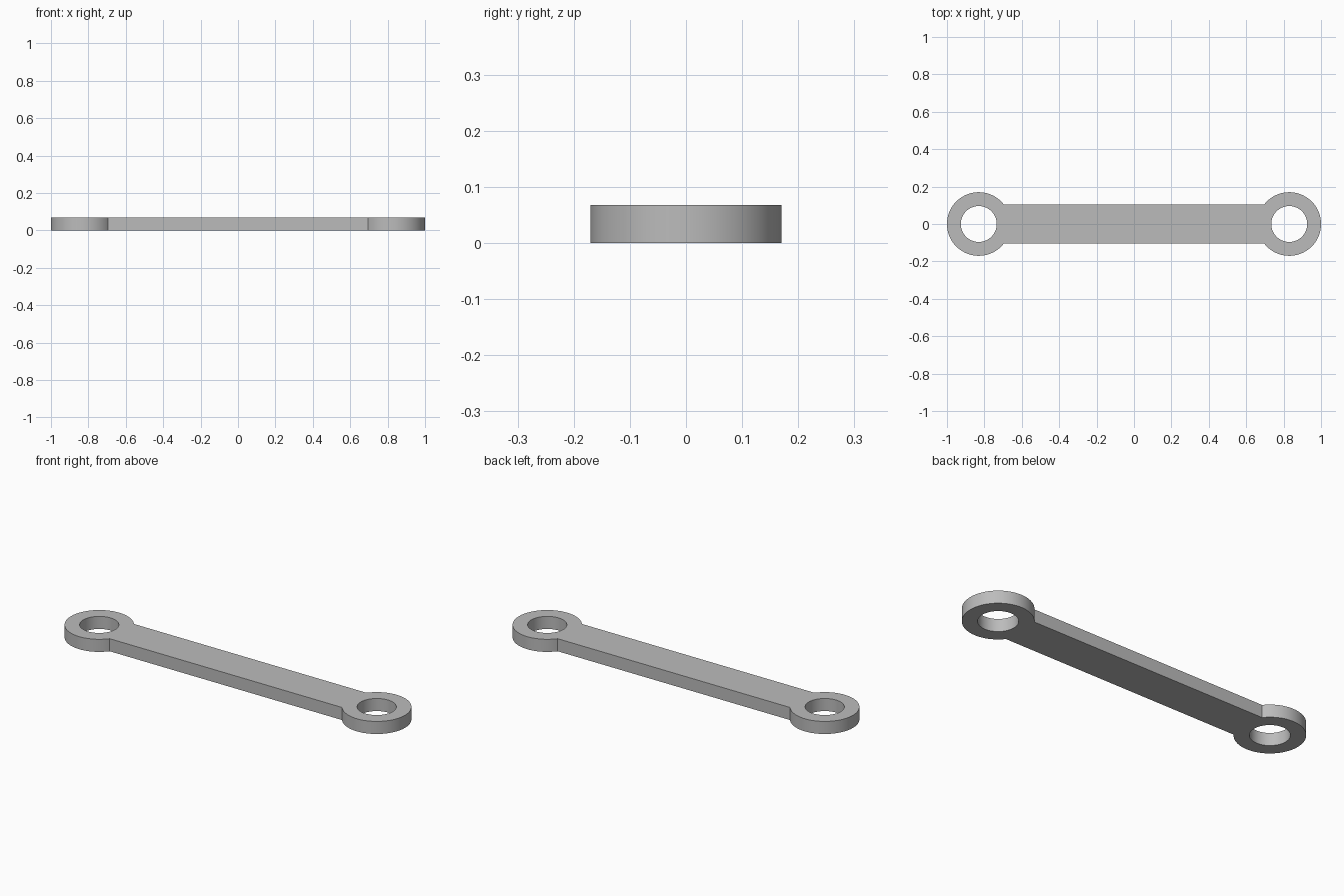
import bpy, bmesh
from math import asin, cos, sin, pi, sqrt

cube = bpy.data.objects.get("Cube")
if cube:
    bpy.data.objects.remove(cube, do_unlink=True)

# Dimensions
EYE_R, HOLE_R = 0.17, 0.096
EYE_X = 1 - EYE_R
BAR_HALF = 0.104
THICK = 0.068
ARC_STEPS, NECK_STEPS = 72, 16

neck_angle = asin(BAR_HALF / EYE_R)
neck_dist = sqrt(EYE_R**2 - BAR_HALF**2)

# Angles around an eye, measured from the bar: first the neck, then the free arc
angles = [-neck_angle + 2 * neck_angle * i / NECK_STEPS for i in range(NECK_STEPS)]
angles += [neck_angle + (2 * pi - 2 * neck_angle) * i / ARC_STEPS for i in range(ARC_STEPS)]
count = len(angles)


def add_eye(bm, side):
    """Flat ring with a straight neck edge; returns the neck vertices."""
    outer, inner = [], []
    for i, a in enumerate(angles):
        radius = neck_dist / cos(a) if i <= NECK_STEPS else EYE_R
        for ring, r in ((outer, radius), (inner, HOLE_R)):
            ring.append(bm.verts.new((side * (EYE_X - r * cos(a)), r * sin(a), 0)))
    for i in range(count):
        j = (i + 1) % count
        bm.faces.new((outer[i], outer[j], inner[j], inner[i]))
    return outer[:NECK_STEPS + 1]


# Flat outline: two eyes joined by the bar
bm = bmesh.new()
left_neck = add_eye(bm, 1)
right_neck = add_eye(bm, -1)
bm.faces.new(left_neck + right_neck[::-1])

# Thicken into a solid plate
extruded = bmesh.ops.extrude_face_region(bm, geom=bm.faces[:], use_keep_orig=True)
top = [v for v in extruded["geom"] if isinstance(v, bmesh.types.BMVert)]
bmesh.ops.translate(bm, verts=top, vec=(0, 0, THICK))
bmesh.ops.recalc_face_normals(bm, faces=bm.faces[:])

mesh = bpy.data.meshes.new("link_arm")
bm.to_mesh(mesh)
bm.free()
arm = bpy.data.objects.new("link_arm", mesh)
bpy.context.collection.objects.link(arm)

# Plain grey material
grey = bpy.data.materials.new("grey")
grey.use_nodes = True
colour = (0.5, 0.5, 0.5, 1)
grey.diffuse_color = colour
grey.node_tree.nodes["Principled BSDF"].inputs["Base Color"].default_value = colour
mesh.materials.append(grey)

# Smooth round walls, crisp rims
bpy.ops.object.select_all(action="DESELECT")
arm.select_set(True)
bpy.context.view_layer.objects.active = arm
bpy.ops.object.shade_smooth_by_angle(angle=pi / 6)
